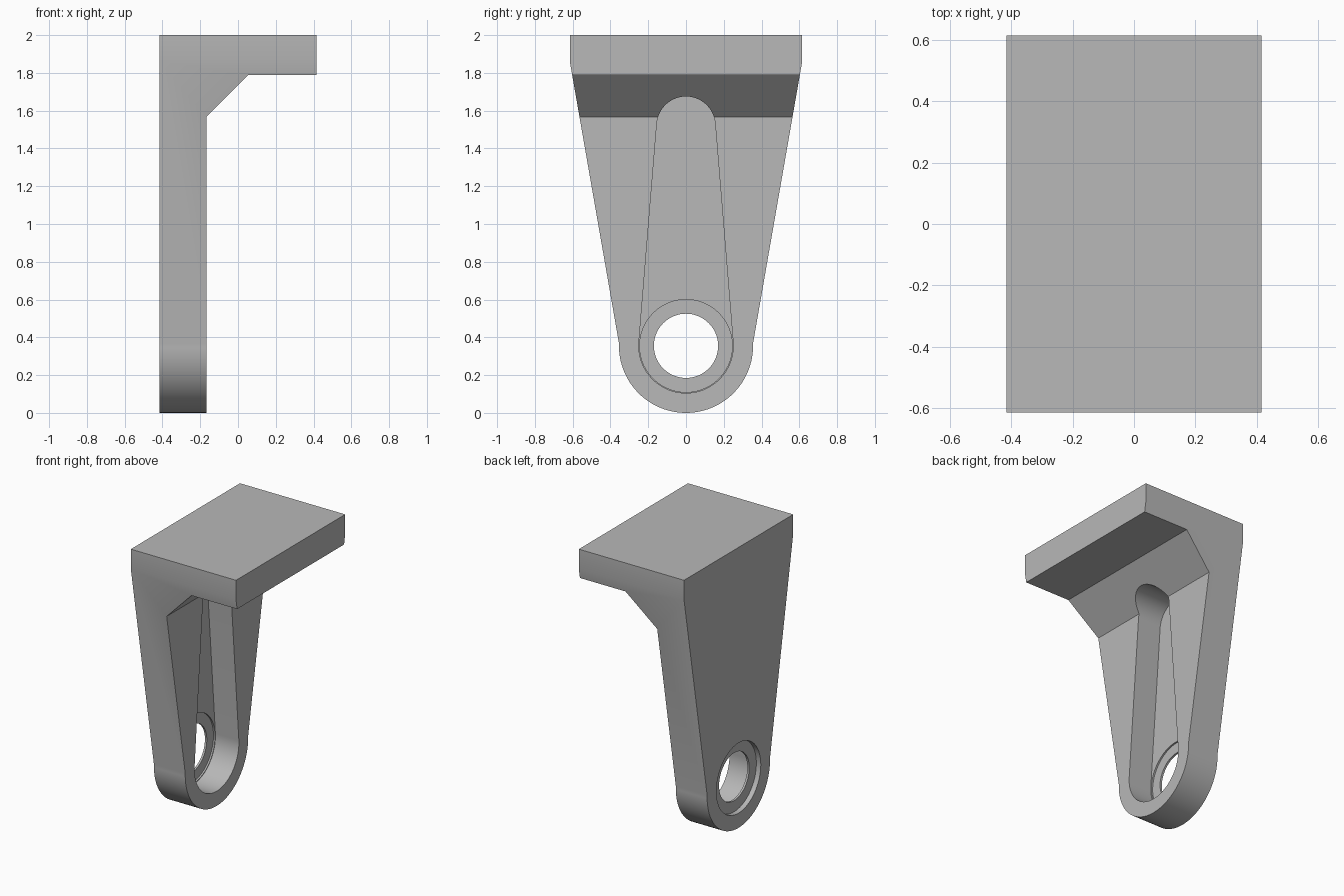
import bpy, bmesh, math
from mathutils import Vector

old = bpy.data.objects.get("Cube")
if old:
    bpy.data.objects.remove(old, do_unlink=True)

grey = bpy.data.materials.new("plain grey")
grey.use_nodes = True
colour = (0.48, 0.48, 0.48, 1)
grey.diffuse_color = colour
grey.node_tree.nodes["Principled BSDF"].inputs["Base Color"].default_value = colour


def prism(name, points, offset):
    """Extrude a closed outline along the offset vector."""
    bm = bmesh.new()
    face = bm.faces.new([bm.verts.new(p) for p in points])
    grown = bmesh.ops.extrude_face_region(bm, geom=[face])["geom"]
    verts = [v for v in grown if isinstance(v, bmesh.types.BMVert)]
    bmesh.ops.translate(bm, vec=Vector(offset), verts=verts)
    bmesh.ops.recalc_face_normals(bm, faces=bm.faces)
    mesh = bpy.data.meshes.new(name)
    bm.to_mesh(mesh)
    bm.free()
    mesh.materials.append(grey)
    obj = bpy.data.objects.new(name, mesh)
    bpy.context.collection.objects.link(obj)
    return obj


def arc(radius, z, start, end, steps=48):
    """Points (y, z) on an arc, angles in degrees."""
    angles = [math.radians(start + (end - start) * i / steps) for i in range(steps + 1)]
    return [(radius * math.cos(a), z + radius * math.sin(a)) for a in angles]


def side_prism(name, outline, x0, x1):
    return prism(name, [(x0, y, z) for y, z in outline], (x1 - x0, 0, 0))


def combine(obj, tool, operation):
    mod = obj.modifiers.new(operation.lower(), 'BOOLEAN')
    mod.operation, mod.solver, mod.object = operation, 'EXACT', tool
    bpy.context.view_layer.objects.active = obj
    bpy.ops.object.modifier_apply(modifier=mod.name)
    bpy.data.objects.remove(tool, do_unlink=True)


BACK, FRONT, FLOOR = -0.415, -0.168, -0.353
HOLE_Z = 0.355

# Bracket: shelf, gusset and upright as one angled profile
profile = [(BACK, -0.1), (FRONT, -0.1), (FRONT, 1.567), (0.055, 1.79),
           (-BACK, 1.79), (-BACK, 2), (BACK, 2)]
bracket = prism("bracket", [(x, -0.8, z) for x, z in profile], (0, 1.6, 0))

# Tapered outline with a rounded foot
outline = arc(0.355, HOLE_Z, -182, 2) + [(0.615, 1.86), (0.615, 2.1),
                                         (-0.615, 2.1), (-0.615, 1.86)]
combine(bracket, side_prism("outline_tool", outline, -0.6, 0.6), 'INTERSECT')

# Long tapered pocket, open towards the shelf side
pocket = arc(0.25, HOLE_Z, -184, 4) + arc(0.155, 1.52, 4, 176)
combine(bracket, side_prism("pocket_tool", pocket, FLOOR, 0.6), 'DIFFERENCE')

# Bore with a shallow seat on each face of the thin web
for name, radius, x0, x1 in (("rear_seat_tool", 0.25, -0.6, BACK + 0.035),
                             ("pocket_seat_tool", 0.245, FLOOR - 0.012, FLOOR + 0.05),
                             ("bore_tool", 0.17, -0.6, 0)):
    circle = arc(radius, HOLE_Z, 0, 360, 72)[:-1]
    combine(bracket, side_prism(name, circle, x0, x1), 'DIFFERENCE')

bpy.ops.object.select_all(action='DESELECT')
bracket.select_set(True)
bpy.context.view_layer.objects.active = bracket
bpy.ops.object.shade_smooth_by_angle(angle=math.radians(20))
